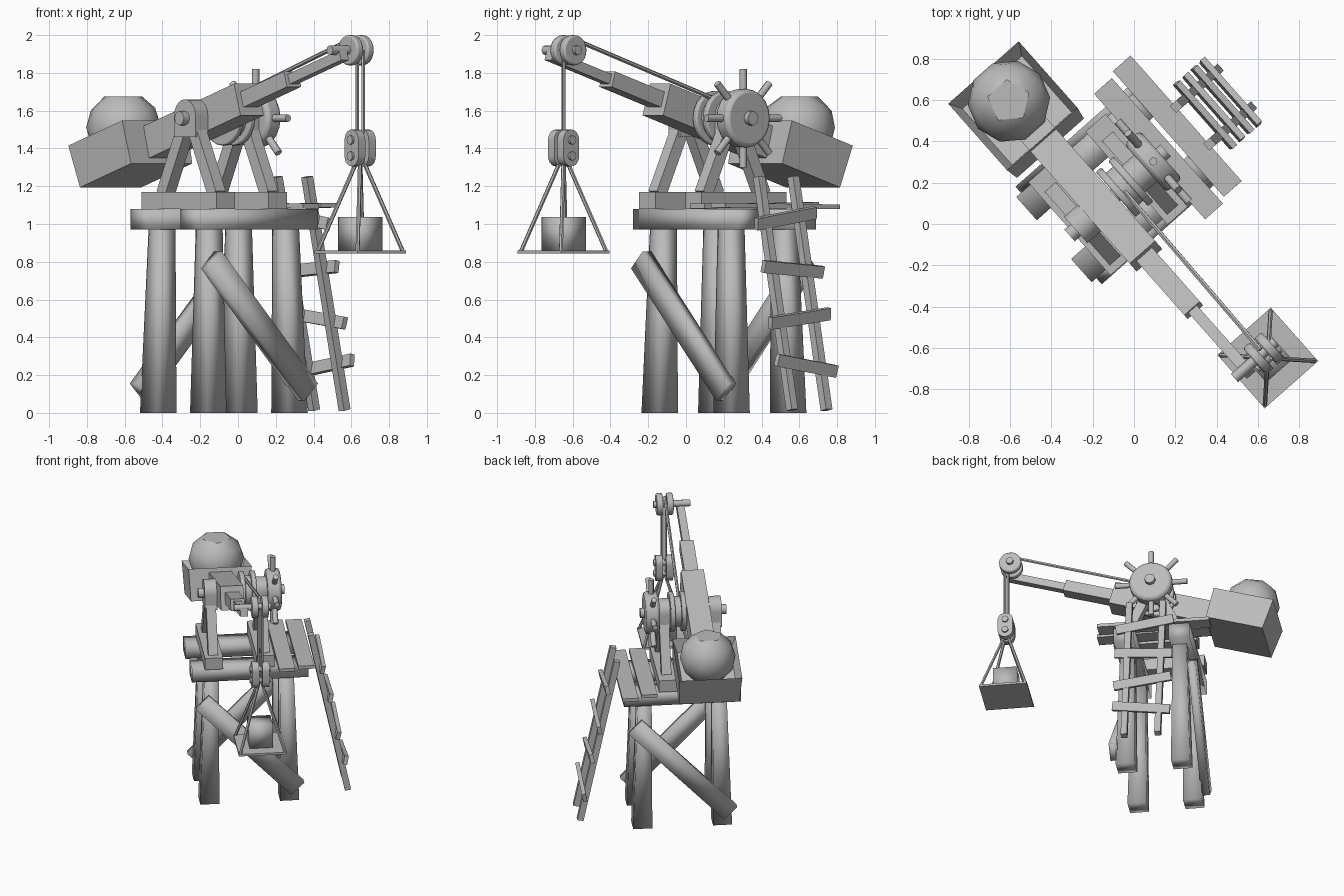
import bpy, bmesh, math
from mathutils import Matrix, Vector

cube = bpy.data.objects.get("Cube")
if cube:
    bpy.data.objects.remove(cube)

grey = bpy.data.materials.new("weathered_grey")
grey.use_nodes = True
grey.diffuse_color = (0.5, 0.5, 0.5, 1)
grey.node_tree.nodes["Principled BSDF"].inputs["Base Color"].default_value = (0.5, 0.5, 0.5, 1)

# Local frame: x along the boom, y across it towards the ladder
TURN = Matrix.Rotation(math.radians(-48.5), 4, 'Z')
TILT = math.radians(17.2)
AXLE_X, AXLE_Z, BOOM_Y = -0.165, 1.56, -0.06
BOOM = Matrix.Translation((AXLE_X, BOOM_Y, AXLE_Z)) @ Matrix.Rotation(-TILT, 4, 'Y')


def finish(name, bm, matrix=Matrix(), smooth=None):
    bmesh.ops.recalc_face_normals(bm, faces=bm.faces)
    mesh = bpy.data.meshes.new(name)
    bm.to_mesh(mesh)
    bm.free()
    mesh.materials.append(grey)
    obj = bpy.data.objects.new(name, mesh)
    bpy.context.collection.objects.link(obj)
    obj.matrix_world = TURN @ matrix
    if smooth:
        bpy.ops.object.select_all(action='DESELECT')
        obj.select_set(True)
        bpy.context.view_layer.objects.active = obj
        bpy.ops.object.shade_smooth_by_angle(angle=math.radians(smooth))
    return obj


def box(name, centre, size, matrix=Matrix(), smooth=None):
    bm = bmesh.new()
    bmesh.ops.create_cube(bm, size=1)
    for v in bm.verts:
        v.co = Vector(a * b for a, b in zip(v.co, size))
    return finish(name, bm, matrix @ Matrix.Translation(centre), smooth)


def span(a, b, side=Vector((0, 1, 0))):
    """Matrix placing +Z along a-b at its middle, with Y near the side vector."""
    a, b = Vector(a), Vector(b)
    z = (b - a).normalized()
    x = Vector(side).cross(z).normalized()
    m = Matrix((x, z.cross(x), z)).transposed().to_4x4()
    m.translation = (a + b) / 2
    return m, (b - a).length


def beam(name, a, b, wx, wy, side=(0, 1, 0), smooth=None):
    m, length = span(a, b, side)
    return box(name, (0, 0, 0), (wx, wy, length), m, smooth)


def rod(name, a, b, r, sides=12, r2=None):
    side = (1, 0, 0) if abs(b[1] - a[1]) > 0.01 else (0, 1, 0)
    m, length = span(a, b, side)
    bm = bmesh.new()
    bmesh.ops.create_cone(bm, cap_ends=True, segments=sides, radius1=r,
                          radius2=r if r2 is None else r2, depth=length)
    return finish(name, bm, m, 50)


def disc(name, x, y, z, r, width, sides=20):
    """Wheel turning on the y axis with softened rims."""
    obj = rod(name, (x, y - width / 2, z), (x, y + width / 2, z), r, sides)
    bevel = obj.modifiers.new("rim", 'BEVEL')
    bevel.width, bevel.segments = width * 0.2, 2
    return obj


def slab(name, outline, y, width):
    """Extrude an x-z outline across y."""
    bm = bmesh.new()
    face = bm.faces.new([bm.verts.new((x, y - width / 2, z)) for x, z in outline])
    new = bmesh.ops.extrude_face_region(bm, geom=[face])["geom"]
    bmesh.ops.translate(bm, vec=(0, width, 0),
                        verts=[g for g in new if isinstance(g, bmesh.types.BMVert)])
    return finish(name, bm, smooth=40)


def arc(x, z, r, start, end, n=10):
    angles = [math.radians(start + (end - start) * i / n) for i in range(n + 1)]
    return [(x + r * math.cos(t), z + r * math.sin(t)) for t in angles]


# Tower legs, tapered and leaning in
MID_X, MID_Y = -0.2, 0.077
for sx in (-1, 1):
    for sy in (-1, 1):
        bm = bmesh.new()
        bmesh.ops.create_cube(bm, size=1)
        for v in bm.verts:
            top = v.co.z > 0
            w, k = (0.1, 0.94) if top else (0.137, 1)
            v.co = (MID_X + sx * 0.2 * k + v.co.x * w,
                    MID_Y + sy * 0.287 * k + v.co.y * w, 1.0 if top else 0)
        finish("tower_leg", bm, smooth=100)

# Diagonal braces and cap beams on both faces
for s in (-1, 1):
    x = MID_X + s * 0.285
    beam("diagonal_brace", (x, MID_Y - s * 0.34, 0.81), (x, MID_Y + s * 0.34, 0.11),
         0.06, 0.13, smooth=100)
    box("cap_beam", (MID_X + s * 0.2, 0.08, 1.025), (0.15, 0.84, 0.11), smooth=100)

# Deck planks
box("deck_plank", (-0.205, 0.33, 1.097), (0.81, 0.115, 0.025), Matrix.Rotation(0.01, 4, 'Y'))
box("deck_plank", (-0.205, 0.47, 1.097), (0.81, 0.115, 0.025), Matrix.Rotation(-0.01, 4, 'Y'))

# Pair of trestles carrying the axle
for y in (-0.185, 0.185):
    box("trestle_sill", (-0.19, y, 1.125), (0.6, 0.13, 0.09))
    for s in (-1, 1):
        beam("trestle_leg", (AXLE_X + s * 0.205, y, 1.16), (AXLE_X + s * 0.045, y, 1.5), 0.07, 0.07)
    slab("trestle_head", [(AXLE_X + 0.085, 1.46)] + arc(AXLE_X, 1.575, 0.085, 0, 180)
         + [(AXLE_X - 0.085, 1.46)], y, 0.09)
rod("axle", (AXLE_X, -0.27, AXLE_Z), (AXLE_X, 0.35, AXLE_Z), 0.038, 8)

# Winding drum and spoked hand wheel
disc("drum_core", AXLE_X, 0.085, AXLE_Z, 0.11, 0.1)
for y in (0.045, 0.125):
    disc("drum_flange", AXLE_X, y, AXLE_Z, 0.145, 0.035)
disc("hand_wheel", AXLE_X, 0.27, AXLE_Z, 0.155, 0.1)
for i in range(8):
    t = math.tau * i / 8
    dx, dz = math.cos(t), math.sin(t)
    rod("wheel_handle", (AXLE_X + dx * 0.13, 0.27, AXLE_Z + dz * 0.13),
        (AXLE_X + dx * 0.26, 0.27, AXLE_Z + dz * 0.26), 0.02, 8)

# Boom in three stepped lengths
for name, start, end, w, h in (("boom_butt", -0.5, 0.335, 0.165, 0.175),
                               ("boom_middle", 0.3, 0.7, 0.1, 0.085),
                               ("boom_tip", 0.66, 1.13, 0.055, 0.055)):
    box(name, ((start + end) / 2, 0, 0), (end - start, w, h), BOOM)

# Counterweight tray with a recessed top, and its boulder
bm = bmesh.new()
bmesh.ops.create_cube(bm, size=1)
for v in bm.verts:
    k = 1 if v.co.z > 0 else 0.95
    v.co = (v.co.x * 0.45 * k, v.co.y * 0.455 * k, v.co.z * 0.235)
bm.normal_update()
top = max(bm.faces, key=lambda f: f.normal.z)
bmesh.ops.inset_region(bm, faces=[top], thickness=0.05)
bmesh.ops.translate(bm, verts=top.verts, vec=(0, 0, -0.1))
finish("counterweight_tray", bm, BOOM @ Matrix.Translation((-0.645, 0, 0)), 40)

bm = bmesh.new()
bmesh.ops.create_icosphere(bm, subdivisions=2, radius=0.2)
for v in bm.verts:
    v.co.z = min(v.co.z, 0.165)
finish("boulder", bm, Matrix.Translation((-0.845, BOOM_Y, 1.51)), 35)

# Tip pulleys, hoisting rope and hanging block
PX, PY, PZ = 0.88, 0.055, 1.92
rod("pulley_axle", (PX, -0.13, PZ), (PX, 0.135, PZ), 0.026, 8)
HX = 0.914
for s in (-1, 1):
    y = PY + s * 0.037
    disc("tip_pulley", PX, y, PZ, 0.08, 0.045)
    slab("block_cheek", arc(HX, 1.445, 0.055, 0, 180) + arc(HX, 1.36, 0.055, 180, 360), y, 0.05)
    rod("hoist_rope", (HX + s * 0.01, PY + s * 0.012, 1.92),
        (HX + s * 0.01, PY + s * 0.012, 1.36), 0.01, 6)
for z in (1.36, 1.445):
    rod("block_bolt", (HX, PY - 0.075, z), (HX, PY + 0.075, z), 0.024, 8)
rod("boom_rope", (AXLE_X + 0.02, 0.07, 1.66), (PX - 0.02, PY, 1.985), 0.012, 6)

# Hanging pallet with slings and load
box("pallet", (HX, PY, 0.851), (0.345, 0.345, 0.016))
for sx in (-1, 1):
    for sy in (-1, 1):
        rod("sling", (HX + sx * 0.01, PY + sy * 0.01, 1.34),
            (HX + sx * 0.16, PY + sy * 0.16, 0.855), 0.011, 6)
box("load_block", (HX, PY, 0.948), (0.167, 0.167, 0.18), smooth=100)

# Leaning ladder with crooked rungs
for x in (-0.29, -0.047):
    beam("ladder_rail", (x, 0.795, 0.015), (x, 0.53, 1.25), 0.045, 0.045, (1, 0, 0))
for z, skew in ((0.25, 0.03), (0.5, -0.025), (0.76, 0.015), (1.03, -0.03)):
    y = 0.795 - 0.265 * z / 1.25 + 0.03
    beam("ladder_rung", (-0.375, y, z - skew), (0.04, y, z + skew), 0.03, 0.065, (0, 0.2, 1))
